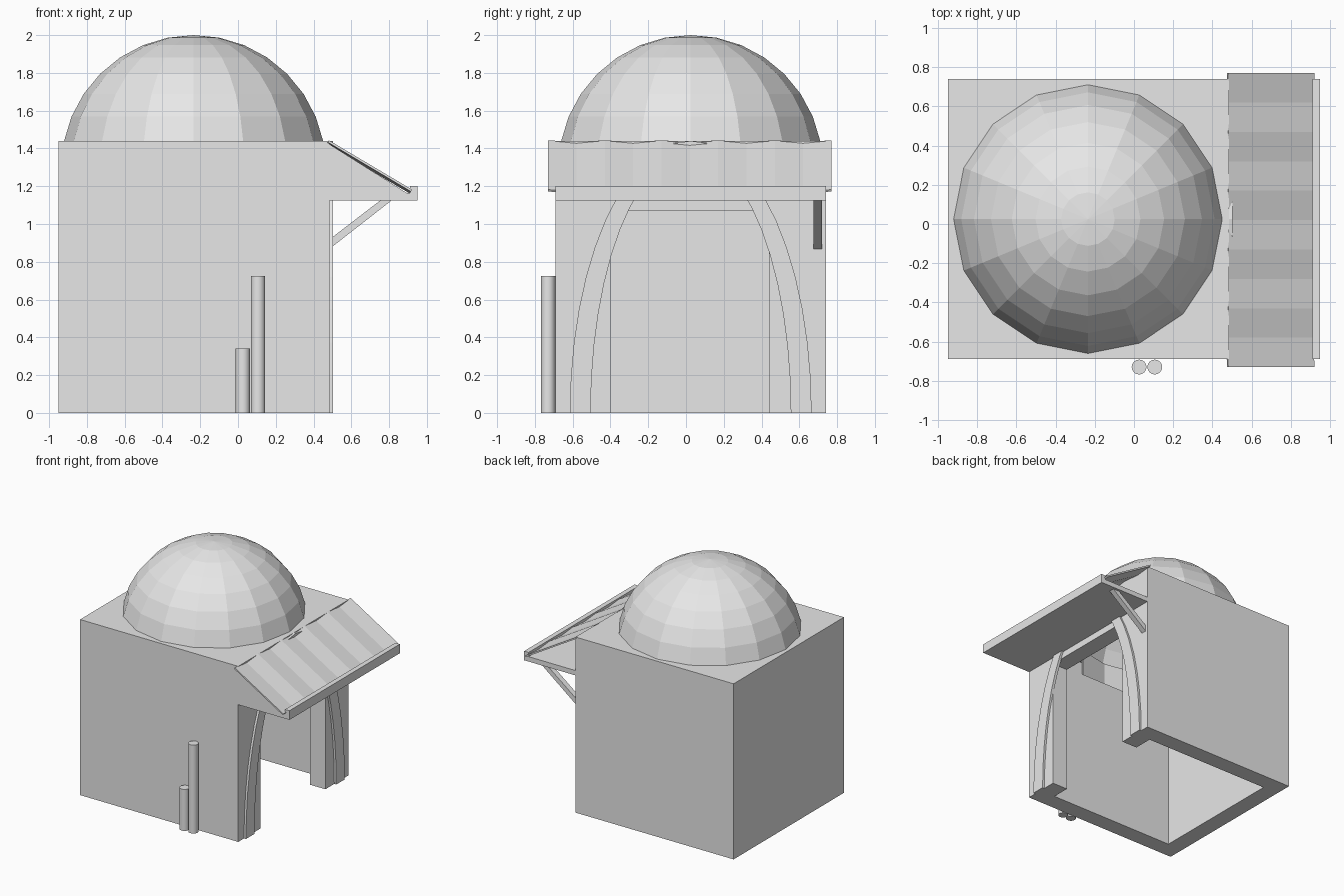
import bpy, bmesh, math
from mathutils import Vector

if "Cube" in bpy.data.objects:
    bpy.data.objects.remove(bpy.data.objects["Cube"])

grey = bpy.data.materials.new("plain grey")
grey.diffuse_color = (0.8, 0.8, 0.8, 1)
grey.use_nodes = True
grey.node_tree.nodes["Principled BSDF"].inputs["Base Color"].default_value = grey.diffuse_color
CY = 0.025   # centre line of the building in y


def finish(name, bm, recalc=True):
    if recalc:
        bmesh.ops.recalc_face_normals(bm, faces=bm.faces)
    me = bpy.data.meshes.new(name)
    bm.to_mesh(me)
    bm.free()
    ob = bpy.data.objects.new(name, me)
    bpy.context.collection.objects.link(ob)
    me.materials.append(grey)
    return ob


def box(name, x0, x1, y0, y1, z0, z1):
    bm = bmesh.new()
    bmesh.ops.create_cube(bm, size=1)
    for v in bm.verts:
        v.co = ((x0 + x1) / 2 + v.co.x * (x1 - x0),
                (y0 + y1) / 2 + v.co.y * (y1 - y0),
                (z0 + z1) / 2 + v.co.z * (z1 - z0))
    return finish(name, bm)


def cylinder(name, x, y, z0, z1, r, sides):
    bm = bmesh.new()
    bmesh.ops.create_cone(bm, cap_ends=True, segments=sides,
                          radius1=r, radius2=r, depth=z1 - z0)
    bmesh.ops.translate(bm, verts=bm.verts, vec=(x, y, (z0 + z1) / 2))
    return finish(name, bm)


def prism(name, profile, y0, y1):
    """Extrude an (x, z) outline along y."""
    bm = bmesh.new()
    face = bm.faces.new([bm.verts.new((x, y0, z)) for x, z in profile])
    new = bmesh.ops.extrude_face_region(bm, geom=[face])["geom"]
    bmesh.ops.translate(bm, vec=(0, y1 - y0, 0),
                        verts=[g for g in new if isinstance(g, bmesh.types.BMVert)])
    return finish(name, bm)


# Hollow block, open underneath, with a doorway and a round roof opening
walls = box("walls", -0.95, 0.485, -0.69, 0.74, 0, 1.44)
cutters = [
    box("room_cutter", -0.81, 0.345, -0.55, 0.60, -0.1, 1.30),
    box("doorway_cutter", 0.2, 0.6, -0.40, 0.44, -0.1, 1.07),
    cylinder("roof_cutter", -0.235, CY, 1.2, 1.6, 0.66, 16),
]
for c in cutters:
    c.hide_render = True
    c.hide_viewport = True
    mod = walls.modifiers.new(c.name, "BOOLEAN")
    mod.operation = "DIFFERENCE"
    mod.solver = "EXACT"
    mod.object = c

# Faceted dome: upper part of a sphere
bm = bmesh.new()
bmesh.ops.create_uvsphere(bm, u_segments=16, v_segments=16, radius=0.70)
bmesh.ops.delete(bm, geom=[v for v in bm.verts if v.co.z < 0.1], context="VERTS")
bmesh.ops.translate(bm, verts=bm.verts, vec=(-0.235, CY, 1.30))
finish("dome", bm, recalc=False)

# Raised arch moulding around the doorway
bm = bmesh.new()
STEPS = 24
rows = []
for i in range(STEPS + 1):
    a = math.pi * i / STEPS
    c, s = math.cos(a), math.sin(a)
    rows.append([bm.verts.new((x, CY + w * c, h * s))
                 for x, w, h in ((0.48, 0.53, 1.37), (0.503, 0.53, 1.37),
                                 (0.503, 0.64, 1.44), (0.48, 0.64, 1.44))])
for p, q in zip(rows, rows[1:]):
    for k in range(4):
        bm.faces.new((p[k], p[(k + 1) % 4], q[(k + 1) % 4], q[k]))
bm.faces.new(rows[0])
bm.faces.new(rows[-1])
finish("arch_moulding", bm)

# Awning support: shelf with a raised front lip, end panel and one brace
box("awning_shelf", 0.48, 0.95, -0.69, 0.74, 1.125, 1.165)
box("awning_lip", 0.91, 0.95, -0.69, 0.74, 1.125, 1.20)
prism("awning_end_panel", [(0.48, 1.16), (0.90, 1.16), (0.48, 1.425)], -0.69, -0.67)
prism("awning_brace", [(0.48, 0.865), (0.82, 1.13), (0.76, 1.13), (0.48, 0.915)],
      0.675, 0.72)

# Gently folded awning sheet
bm = bmesh.new()
across = Vector((0.275, 0, 0.445)).normalized()
rows = []
for i in range(11):
    y = -0.73 + 0.15 * i
    lift = across * (0.006 if i % 2 == 0 else -0.006)
    rows.append([bm.verts.new(Vector((x, y, z)) + lift + across * t)
                 for x, z, t in ((0.475, 1.433, -0.006), (0.915, 1.172, -0.006),
                                 (0.915, 1.172, 0.006), (0.475, 1.433, 0.006))])
for p, q in zip(rows, rows[1:]):
    for k in range(4):
        bm.faces.new((p[k], p[(k + 1) % 4], q[(k + 1) % 4], q[k]))
bm.faces.new(rows[0])
bm.faces.new(rows[-1])
finish("awning_sheet", bm)

# Two upright pipes against the front wall
for name, x, top in (("short_pipe", 0.026, 0.34), ("tall_pipe", 0.106, 0.725)):
    pipe = cylinder(name, x, -0.73, 0, top, 0.038, 16)
    for poly in pipe.data.polygons:
        poly.use_smooth = abs(poly.normal.z) < 0.5
